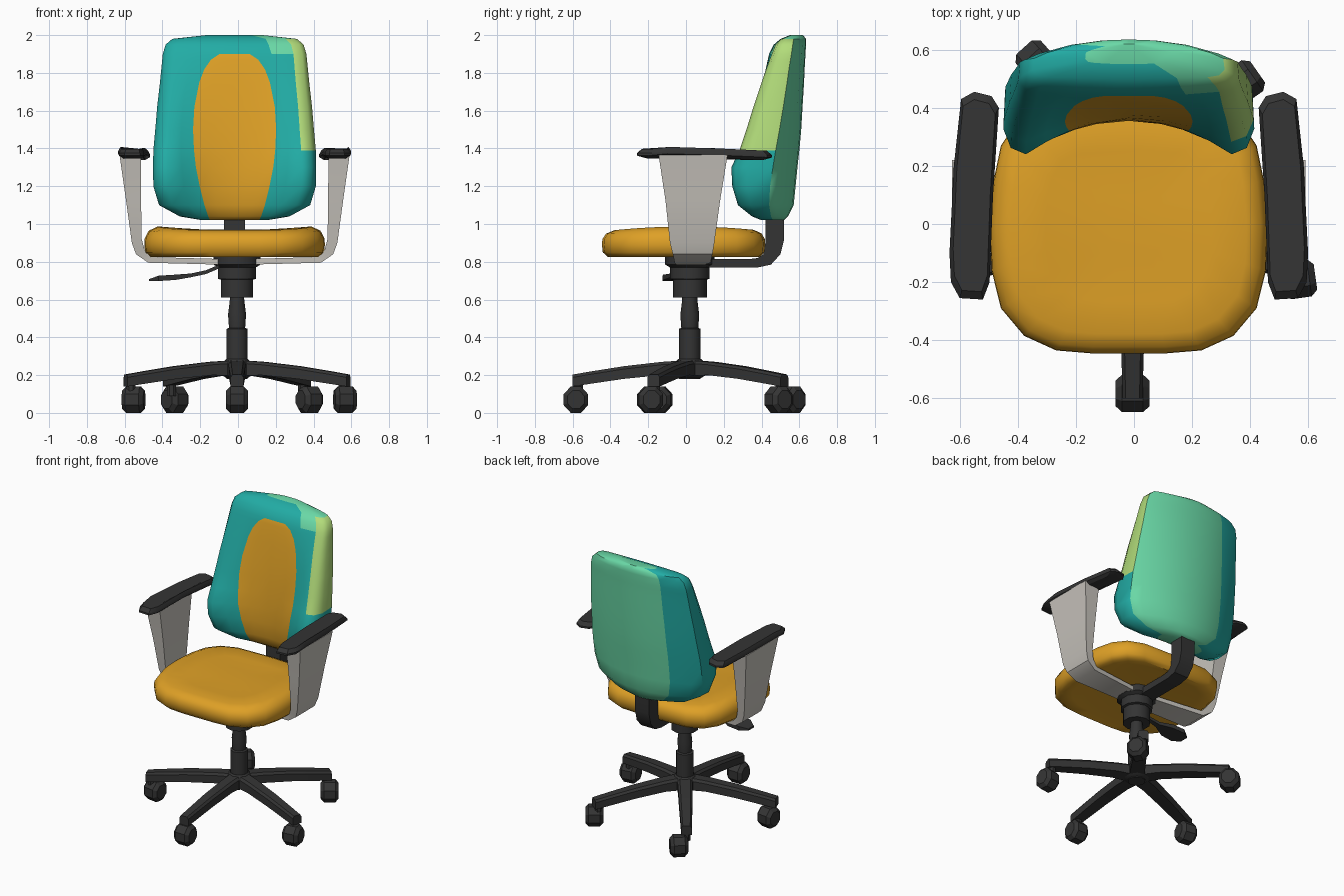
import bpy, bmesh, math

if "Cube" in bpy.data.objects:
    bpy.data.objects.remove(bpy.data.objects["Cube"])

CX = -0.018          # centre line of the upper chair
BX, BY = -0.005, 0.02  # centre of the column


def mat(name, r, g, b):
    m = bpy.data.materials.new(name)
    lin = [((c / 255 + 0.055) / 1.055) ** 2.4 for c in (r, g, b)]
    m.diffuse_color = (*lin, 1)
    m.use_nodes = True
    m.node_tree.nodes["Principled BSDF"].inputs["Base Color"].default_value = m.diffuse_color
    return m


DARK = mat("dark plastic", 52, 52, 52)
GREY = mat("light grey", 200, 196, 189)
ORANGE = mat("orange fabric", 222, 160, 38)
TEAL = mat("teal", 34, 172, 165)
SEA = mat("sea green", 106, 217, 167)
LIME = mat("yellow green", 178, 220, 122)


def loft(name, rings, mats, rule=None, angle=40):
    """Skin a list of equal-length point rings and cap both ends."""
    bm = bmesh.new()
    vs = [[bm.verts.new(p) for p in r] for r in rings]
    n = len(rings[0])
    for i in range(len(vs) - 1):
        for j in range(n):
            k = (j + 1) % n
            f = bm.faces.new((vs[i][j], vs[i][k], vs[i + 1][k], vs[i + 1][j]))
            f.material_index = rule(i, j) if rule else 0
    for i, r in ((-1, vs[0]), (len(vs), vs[-1])):
        f = bm.faces.new(r)
        f.material_index = rule(i, 0) if rule else 0
    bmesh.ops.recalc_face_normals(bm, faces=bm.faces)
    me = bpy.data.meshes.new(name)
    bm.to_mesh(me)
    bm.free()
    for m in mats:
        me.materials.append(m)
    ob = bpy.data.objects.new(name, me)
    bpy.context.collection.objects.link(ob)
    bpy.ops.object.select_all(action='DESELECT')
    ob.select_set(True)
    bpy.context.view_layer.objects.active = ob
    bpy.ops.object.shade_smooth_by_angle(angle=math.radians(angle))
    return ob


def lathe(name, profile, x, y, sides=10):
    """Vertical turned part from (radius, z) pairs."""
    a = [2 * math.pi * (k + 0.5) / sides for k in range(sides)]
    return loft(name, [[(x + r * math.cos(t), y + r * math.sin(t), z) for t in a]
                       for r, z in profile], [DARK])


# Seat: rounded outline, shallow dish on top
half = [(0, -.445), (.13, -.445), (.25, -.435), (.36, -.385), (.44, -.29), (.472, -.16),
        (.478, 0), (.465, .15), (.44, .27), (.38, .36), (.27, .41), (0, .42)]
outline = half + [(-x, y) for x, y in half[-2:0:-1]]
rings = []
for s, z, bend in ((.78, .835, 0), (.93, .825, 0), (.99, .85, 0), (1, .89, 0), (.995, .925, .03),
                   (.95, .965, .08), (.85, .987, .1), (.6, .978, .08), (.25, .968, 0)):
    rings.append([(CX + x * s, y * s, z - bend * y * y) for x, y in outline])
loft("seat", rings, [ORANGE], angle=50)

# Backrest: (z, half width, panel half width, front centre, front wing, side crease, back centre)
rows = [(1.02, .17, .13, .40, .40, .46, .52), (1.04, .29, .14, .375, .35, .45, .54),
        (1.10, .40, .16, .36, .275, .44, .57), (1.20, .43, .185, .355, .245, .445, .58),
        (1.30, .432, .205, .36, .24, .46, .59), (1.39, .43, .215, .365, .283, .475, .60),
        (1.50, .42, .22, .375, .32, .495, .61), (1.62, .41, .213, .39, .357, .515, .617),
        (1.75, .395, .187, .41, .40, .535, .625), (1.82, .388, .16, .422, .425, .545, .628),
        (1.87, .383, .125, .433, .443, .553, .631), (1.90, .38, .08, .44, .455, .558, .633),
        (1.95, .365, .06, .465, .475, .565, .635), (1.98, .33, .06, .50, .505, .57, .635),
        (2.0, .15, .05, .55, .555, .59, .62)]
rings = []
for z, w, hw, fc, fe, cr, bc in rows:
    e = .82 * w
    front = [(x, fc + (fe - fc) * (x / e) ** 2) for x in (0, hw * .6, hw, (hw + e) / 2, e)]
    side = [(.94 * w, fe + .1 * (cr - fe)), (w, fe + .4 * (cr - fe)), (.985 * w, cr)]
    back = [(w * s, bc - (bc - cr) * s ** 2.2) for s in (.85, .55, .25, 0)]
    h = front + side + back
    rings.append([(CX + x, y, z) for x, y in h] + [(CX - x, y, z) for x, y in h[-2:0:-1]])


def back_rule(i, j):
    # 0 teal, 1 sea green, 2 yellow green, 3 orange
    if i < 0 or i >= len(rows):
        return 1
    z = (rows[i][0] + rows[min(i + 1, len(rows) - 1)][0]) / 2
    if (j < 2 or j >= 20) and z < 1.9:
        return 3
    if 4 <= j <= 6:
        return 0 if z < 1.38 else 2 if z < 1.98 else 1
    if j == 3 and z > 1.9:
        return 1
    return 1 if 7 <= j <= 12 else 0


loft("backrest", rings, [TEAL, SEA, LIME, ORANGE], back_rule, 50)

# Bent bar that carries the backrest: (y, z) pairs, outer then inner edge
bar = [((.52, 1.08), (.42, 1.08)), ((.52, .92), (.42, .90)), ((.50, .84), (.41, .84)),
       ((.45, .785), (.38, .82)), ((.38, .77), (.34, .815)), ((.0, .77), (.0, .815))]
loft("back_support_bar", [[(CX - .055, *a), (CX + .055, *a), (CX + .055, *b), (CX - .055, *b)]
                          for a, b in bar], [DARK], angle=30)

# Arms: grey bracket and dark pad, mirrored about the centre line
bracket = [(-.627, 1.365, -.515, 1.365, -.145, .22), (-.592, 1.12, -.513, 1.12, -.108, .18),
           (-.562, .90, -.51, .92, -.085, .15), (-.54, .84, -.495, .865, -.07, .14),
           (-.475, .795, -.46, .825, -.06, .13), (-.10, .785, -.10, .815, -.05, .10)]
pad = [(-.60, -.255), (-.52, -.26), (-.497, -.2), (-.485, .1), (-.465, .4), (-.49, .44),
       (-.55, .455), (-.595, .43), (-.62, .2), (-.635, -.1), (-.63, -.2)]
for side in ("left", "right"):
    def mx(x):
        return x if side == "left" else 2 * CX - x
    loft(side + "_arm_bracket",
         [[(mx(a), y0, b), (mx(a), y1, b), (mx(c), y1, d), (mx(c), y0, d)]
          for a, b, c, d, y0, y1 in bracket], [GREY], angle=35)
    rings = []
    for s, z in ((.72, 1.358), (1, 1.372), (1, 1.385), (.85, 1.408)):
        rings.append([(mx(-.55 + (x + .55) * s), .1 + (y - .1) * (s * .5 + .5),
                       z - .02 * max(0, y) / .45 - (.01 if y < -.19 else 0)) for x, y in pad])
    loft(side + "_arm_pad", rings, [DARK], angle=30)

# Mechanism under the seat and gas column
lathe("seat_mechanism", [(.09, .61), (.09, .705), (.105, .71), (.105, .77), (.13, .785), (.13, .83)], BX, BY)
lathe("gas_column", [(.058, .18), (.058, .445), (.045, .45), (.05, .52), (.04, .60), (.04, .64)], BX, BY)
lathe("base_hub", [(.06, .185), (.085, .20), (.085, .26), (.06, .285)], BX, BY)

# Height lever: thin rod widening to a paddle, (x, z, half depth, half thickness)
lever = [(-.10, .775, .012, .01), (-.17, .745, .012, .01), (-.25, .728, .02, .01),
         (-.33, .718, .06, .014), (-.42, .712, .065, .014), (-.47, .703, .03, .006)]
loft("height_lever", [[(x, -.06 - d, z - t), (x, -.06 + d, z - t), (x, -.06 + d, z + t), (x, -.06 - d, z + t)]
                      for x, z, d, t in lever], [DARK], angle=30)

# Five-star base: arched legs, (distance, half width, bottom, top)
leg = [(.0, .05, .195, .28), (.15, .046, .20, .27), (.35, .042, .18, .247),
       (.52, .037, .155, .22), (.62, .034, .14, .203)]
# Casters: x, y, swivel in degrees
casters = [(-.005, -.583, 0), (.567, -.19, 8), (.378, .49, 35), (-.335, .56, 42), (-.553, -.14, -8)]
for n, (wx, wy, turn) in enumerate(casters):
    a = math.radians(-90 + 72 * n)
    c, s = math.cos(a), math.sin(a)
    rings = []
    for r, w, zb, zt in leg:
        rings.append([(BX + c * r - s * k, BY + s * r + c * k, z) for k, z in
                      ((-w, zb), (w, zb), (w, zt - .015), (w * .7, zt), (-w * .7, zt), (-w, zt - .015))])
    loft(f"base_leg_{n + 1}", rings, [DARK], angle=30)
    lathe(f"caster_stem_{n + 1}", [(.026, .09), (.026, .165)], BX + c * .59, BY + s * .59, 8)
    t = math.radians(turn)
    rings = []
    for d, r in ((-.058, .048), (-.036, .07), (.036, .07), (.058, .048)):
        ring = []
        for k in range(8):
            q = math.pi * (k + .5) / 4
            p = r * math.cos(q)
            ring.append((wx + d * math.cos(t) - p * math.sin(t), wy + d * math.sin(t) + p * math.cos(t),
                         .065 + r * math.sin(q) / math.cos(math.pi / 8)))
        rings.append(ring)
    z0 = min(p[2] for r in rings for p in r)
    rings = [[(x, y, z - z0) for x, y, z in r] for r in rings]
    loft(f"caster_{n + 1}", rings, [DARK], angle=30)
